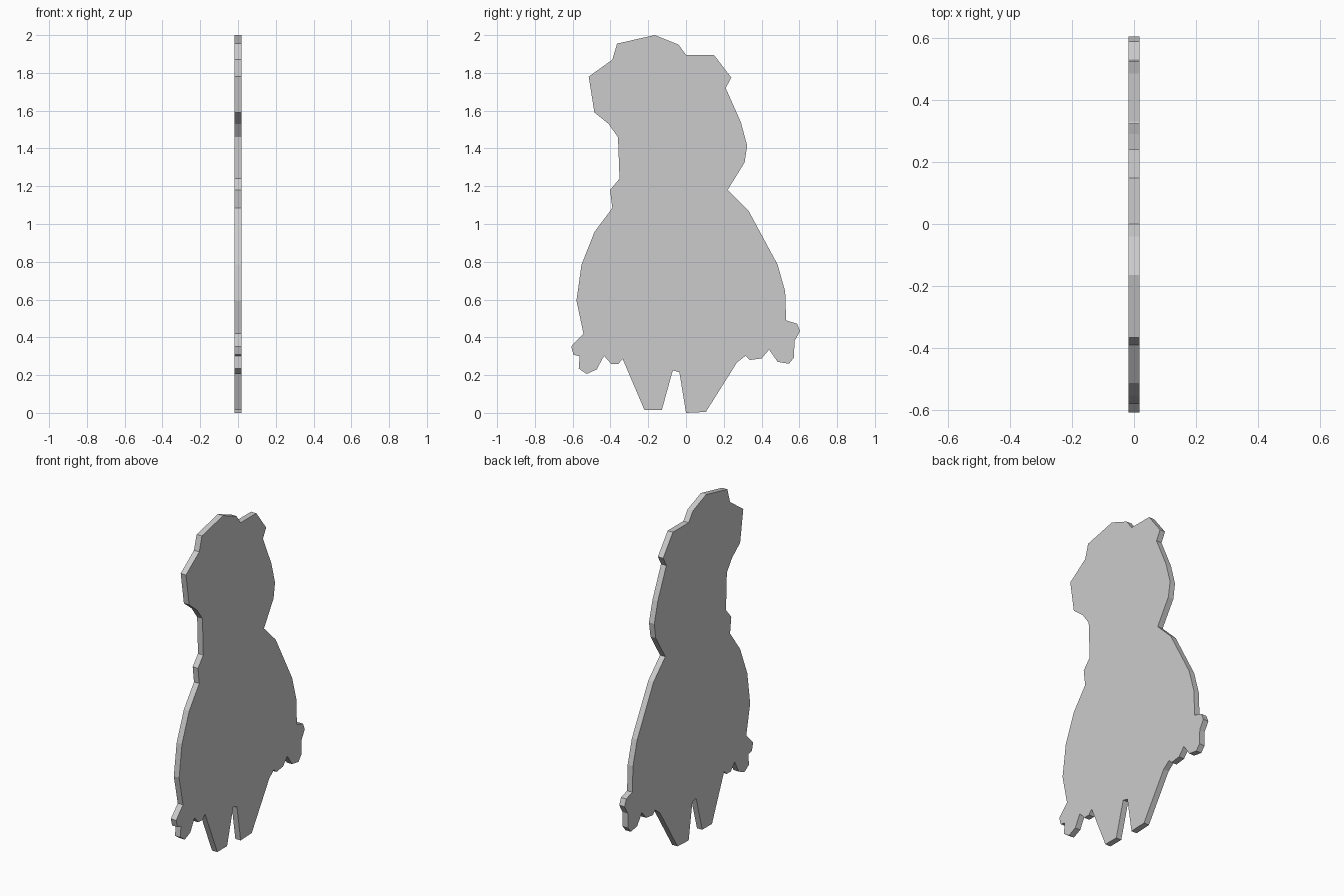
import bpy, bmesh

HALF = 0.0175  # half the board thickness

# Outline in (y, z), clockwise from the top of the head
head_right = [(-.165, 2), (-.04, 1.95), (0, 1.895), (.148, 1.895), (.24, 1.775),
              (.21, 1.72), (.29, 1.54), (.324, 1.415), (.31, 1.325), (.22, 1.18)]
body_right = [(.33, 1.072), (.485, .785), (.525, .643), (.53, .49)]
hand_right = [(.588, .472), (.604, .432), (.574, .38), (.572, .293), (.545, .26),
              (.485, .27), (.44, .335), (.40, .288), (.337, .28), (.315, .302), (.27, .267)]
feet = [(.105, .005), (0, .002), (0.0, 0), (-.035, .215), (-.07, .225),
        (-.128, .015), (-.22, .015), (-.335, .285)]
hand_left = [(-.358, .26), (-.397, .26), (-.434, .302), (-.473, .23), (-.526, .206),
             (-.568, .235), (-.563, .30), (-.596, .308), (-.608, .352), (-.543, .42)]
body_left = [(-.58, .595), (-.553, .785), (-.485, .957), (-.39, 1.085),
             (-.402, 1.18), (-.352, 1.24)]
head_left = [(-.36, 1.46), (-.41, 1.53), (-.485, 1.59), (-.515, 1.78),
             (-.39, 1.87), (-.365, 1.955)]
feet.remove((0, .002))
outline = head_right + body_right + hand_right + feet + hand_left + body_left + head_left

# Flat standing cut-out board: one face extruded along x
bm = bmesh.new()
face = bm.faces.new([bm.verts.new((-HALF, y, z)) for y, z in outline])
ext = bmesh.ops.extrude_face_region(bm, geom=[face])
moved = [g for g in ext["geom"] if isinstance(g, bmesh.types.BMVert)]
bmesh.ops.translate(bm, verts=moved, vec=(2 * HALF, 0, 0))
caps = [f for f in bm.faces if len(f.verts) > 4]
if len(caps) == 1:  # make sure the rear cap exists
    bm.faces.new([v for v in bm.verts if v.co.x < 0])
bmesh.ops.recalc_face_normals(bm, faces=bm.faces[:])

mesh = bpy.data.meshes.new("figure_cutout")
bm.to_mesh(mesh)
bm.free()
board = bpy.data.objects.new("figure_cutout", mesh)
bpy.context.collection.objects.link(board)
